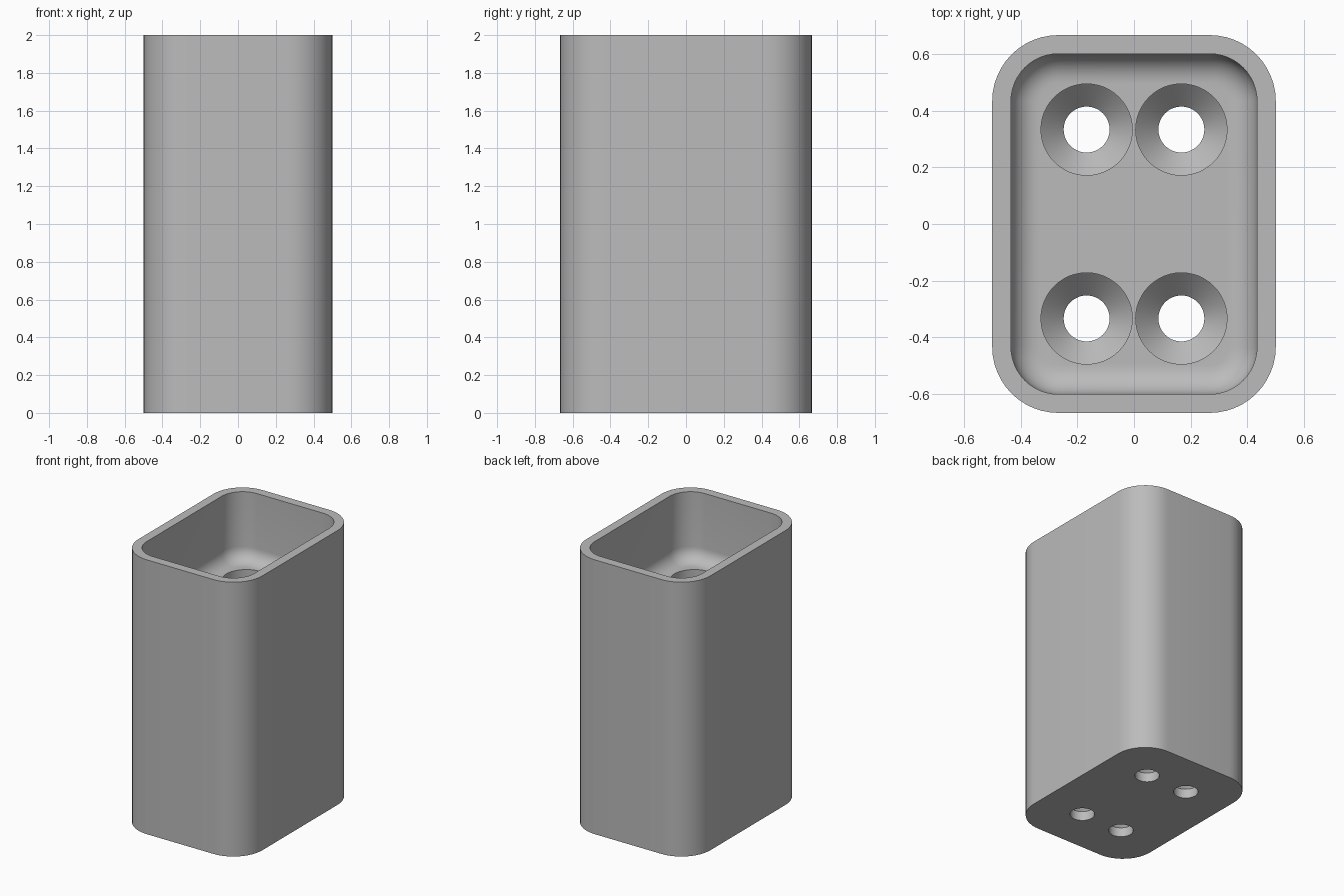
import bpy, bmesh, math

cube = bpy.data.objects.get("Cube")
if cube:
    bpy.data.objects.remove(cube, do_unlink=True)

HEIGHT, FLOOR, FILLET = 2.0, 1.5, 0.1
CORE_X, CORE_Y = 0.267, 0.433          # centres of the rounded corners
OUTER_R, INNER_R = 0.233, 0.167

grey = bpy.data.materials.new("plain_grey")
grey.use_nodes = True
colour = (0.5, 0.5, 0.5, 1)
grey.diffuse_color = colour
grey.node_tree.nodes["Principled BSDF"].inputs["Base Color"].default_value = colour


def make_object(name, bm):
    bmesh.ops.recalc_face_normals(bm, faces=bm.faces)
    mesh = bpy.data.meshes.new(name)
    bm.to_mesh(mesh)
    bm.free()
    mesh.materials.append(grey)
    obj = bpy.data.objects.new(name, mesh)
    bpy.context.collection.objects.link(obj)
    return obj


def rounded_ring(bm, radius, z, steps=12):
    ring = []
    for i, (sx, sy) in enumerate([(1, 1), (-1, 1), (-1, -1), (1, -1)]):
        for k in range(steps + 1):
            a = math.pi / 2 * (i + k / steps)
            ring.append(bm.verts.new((sx * CORE_X + radius * math.cos(a),
                                      sy * CORE_Y + radius * math.sin(a), z)))
    return ring


def round_ring(bm, cx, cy, radius, z, steps=48):
    return [bm.verts.new((cx + radius * math.cos(math.tau * k / steps),
                          cy + radius * math.sin(math.tau * k / steps), z))
            for k in range(steps)]


def loft(bm, rings):
    for low, high in zip(rings, rings[1:]):
        for k in range(len(low)):
            n = (k + 1) % len(low)
            bm.faces.new((low[k], low[n], high[n], high[k]))
    bm.faces.new(rings[0])
    bm.faces.new(rings[-1])


# Block with a shallow filleted pocket in the top
bm = bmesh.new()
rings = [rounded_ring(bm, OUTER_R, 0), rounded_ring(bm, OUTER_R, HEIGHT),
         rounded_ring(bm, INNER_R, HEIGHT)]
for k in range(9):
    a = math.pi / 2 * k / 8
    rings.append(rounded_ring(bm, INNER_R - FILLET * (1 - math.cos(a)),
                              FLOOR + FILLET * (1 - math.sin(a))))
loft(bm, rings)
body = make_object("socket_body", bm)

# Four screw holes: narrow exit, conical seat, wide shaft
bm = bmesh.new()
profile = [(0.081, -0.1), (0.081, 0.067), (0.161, 0.147), (0.161, FLOOR + 0.2)]
for cx in (-0.167, 0.167):
    for cy in (-0.333, 0.333):
        loft(bm, [round_ring(bm, cx, cy, r, z) for r, z in profile])
cutter = make_object("screw_hole_cutter", bm)
cutter.hide_render = True

cut = body.modifiers.new("screw_holes", "BOOLEAN")
cut.operation, cut.solver, cut.object = "DIFFERENCE", "EXACT", cutter
bpy.context.view_layer.objects.active = body
body.select_set(True)
bpy.ops.object.modifier_apply(modifier=cut.name)
bpy.data.objects.remove(cutter, do_unlink=True)

# Soft corners and fillets, crisp rims
bpy.ops.object.select_all(action="DESELECT")
body.select_set(True)
bpy.context.view_layer.objects.active = body
bpy.ops.object.shade_smooth_by_angle(angle=math.radians(30))
